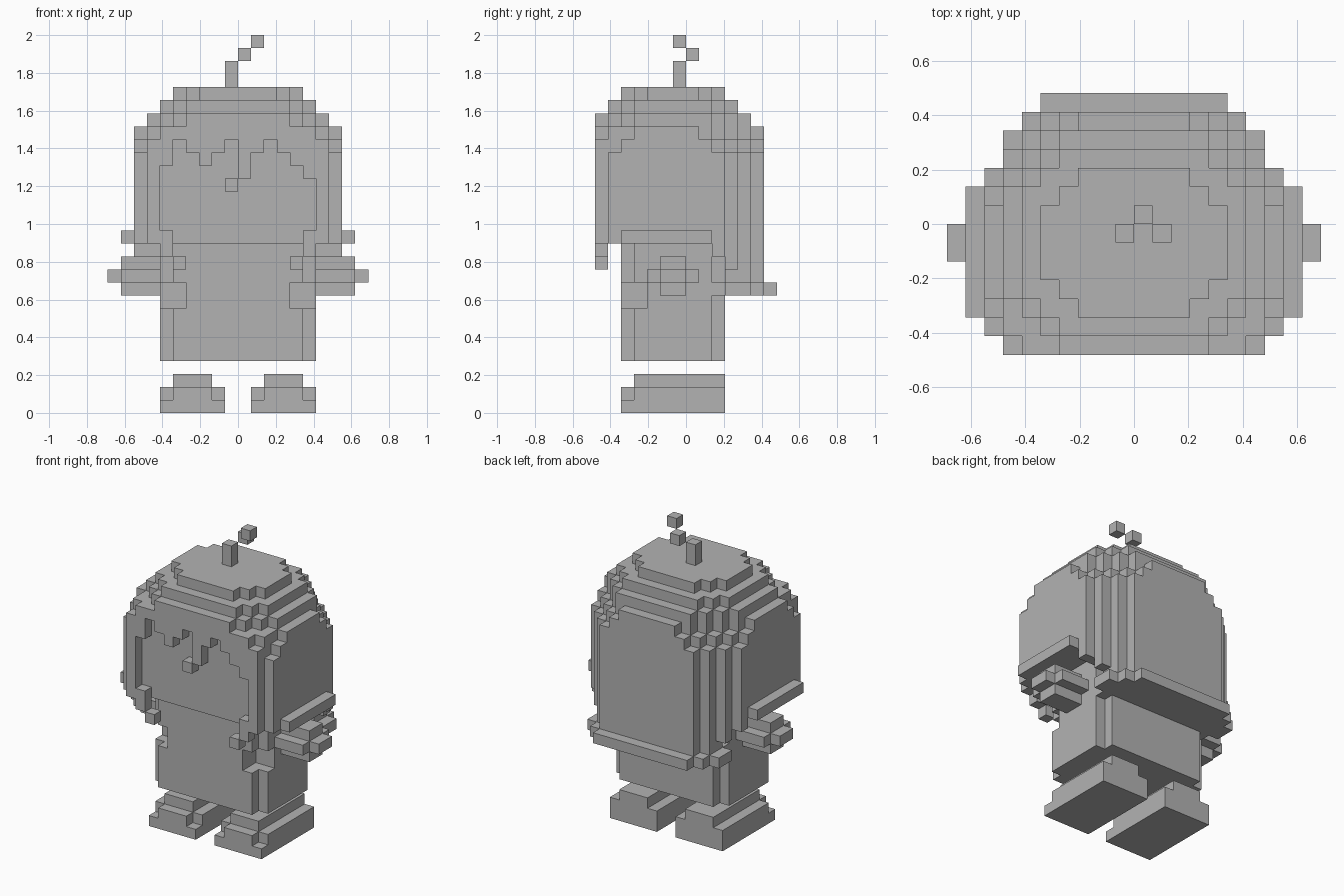
import bpy, bmesh

if "Cube" in bpy.data.objects:
    bpy.data.objects.remove(bpy.data.objects["Cube"])

U = 2 / 29  # one cube of the grid

mat = bpy.data.materials.new("plain grey")
mat.diffuse_color = (0.45, 0.45, 0.45, 1)
mat.use_nodes = True
mat.node_tree.nodes["Principled BSDF"].inputs["Base Color"].default_value = mat.diffuse_color

parts = {}


def box(part, x0, x1, y0, y1, z0, z1, mirror=False):
    """Fill a block of grid cells, optionally repeated on the other side."""
    cells = parts.setdefault(part, set())
    for x in range(x0, x1):
        for y in range(y0, y1):
            for z in range(z0, z1):
                cells.add((x, y, z))
                if mirror:
                    cells.add((-1 - x, y, z))


def layer(part, z0, z1, steps):
    """Stepped round slab: each step is (half width, front, back)."""
    for w, y0, y1 in steps:
        box(part, -w, w, y0, y1, z0, z1)


# shoes
for name, s in (("right_shoe", 1), ("left_shoe", -1)):
    for a, b, y0, z0, z1 in ((1, 6, -5, 0, 1), (1, 6, -4, 1, 2), (2, 5, -5, 1, 2), (2, 5, -4, 2, 3)):
        x0, x1 = sorted((a * s, b * s))
        box(name, x0, x1, y0, 3, z0, z1)

# body with notched front corners
layer("body", 4, 13, [(6, -4, 2), (5, -5, 3)])
parts["body"] -= {(x, y, z) for x in (-6, -5, 4, 5) for y in (-5, -4) for z in (8, 9)}

# arms with rounded hands
box("arms", 6, 9, -3, 1, 10, 11, True)
box("arms", 6, 9, -2, 0, 9, 12, True)
box("arms", 9, 10, -2, 0, 10, 11, True)

# head
box("head", -6, 6, -6, 2, 13, 21)

# hair cap, from the top down
layer("hair", 24, 25, [(5, -3, 1), (4, -4, 2), (3, -5, 3)])
layer("hair", 23, 24, [(6, -4, 2), (5, -5, 3), (4, -6, 4)])
layer("hair", 22, 23, [(7, -4, 2), (6, -5, 3), (5, -6, 4), (4, -7, 5)])
layer("hair", 21, 22, [(8, -4, 1), (7, -6, 2), (6, -7, 3), (5, -7, 4), (4, -7, 5), (3, -7, 6)])
layer("hair", 20, 21, [(8, -5, 2), (7, -7, 3), (6, -7, 4), (5, -7, 5), (4, -7, 6)])
layer("hair", 13, 20, [(8, -6, 3), (7, -7, 4), (6, -7, 5), (5, -7, 6)])
# longer hair at the back
layer("hair", 12, 13, [(8, 2, 3), (7, 2, 4), (6, 2, 5), (5, 2, 6)])
layer("hair", 11, 12, [(7, 3, 4), (6, 3, 5), (5, 3, 6)])
layer("hair", 10, 11, [(6, 3, 5), (5, 3, 6)])
# flared tips at the sides and back
box("hair", 8, 9, -5, 2, 13, 14, True)
layer("hair", 9, 10, [(7, 3, 5), (6, 2, 6), (5, 2, 7)])
# face opening under a jagged fringe
fringe = [19, 21, 20, 19, 20, 21, 18, 20, 21, 20, 19, 18]
for i, bottom in enumerate(fringe):
    parts["hair"] -= {(i - 6, -7, z) for z in range(13, bottom)}
box("hair", -1, 0, -7, -6, 17, 18)
# front locks curling under the cheeks
box("hair", 5, 6, -7, -6, 12, 14, True)
box("hair", 4, 5, -7, -6, 11, 12, True)
parts["head"] -= parts["hair"]

# loose strand on top
box("strand", -1, 0, -1, 0, 25, 27)
box("strand", 0, 1, 0, 1, 27, 28)
box("strand", 1, 2, -1, 0, 28, 29)

# turn each part into a mesh of its exposed faces
solid = set().union(*parts.values())
for name, cells in parts.items():
    bm = bmesh.new()
    verts = {}

    def vert(p):
        if p not in verts:
            verts[p] = bm.verts.new([c * U for c in p])
        return verts[p]

    for c in sorted(cells):
        for axis in range(3):
            for side in (0, 1):
                n = list(c)
                n[axis] += 2 * side - 1
                if tuple(n) in solid:
                    continue
                a, b = (axis + 1) % 3, (axis + 2) % 3
                quad = []
                for da, db in ((0, 0), (1, 0), (1, 1), (0, 1)):
                    p = list(c)
                    p[axis] += side
                    p[a] += da
                    p[b] += db
                    quad.append(vert(tuple(p)))
                bm.faces.new(quad if side else quad[::-1])
    mesh = bpy.data.meshes.new(name)
    bm.to_mesh(mesh)
    bm.free()
    mesh.materials.append(mat)
    bpy.context.collection.objects.link(bpy.data.objects.new(name, mesh))
